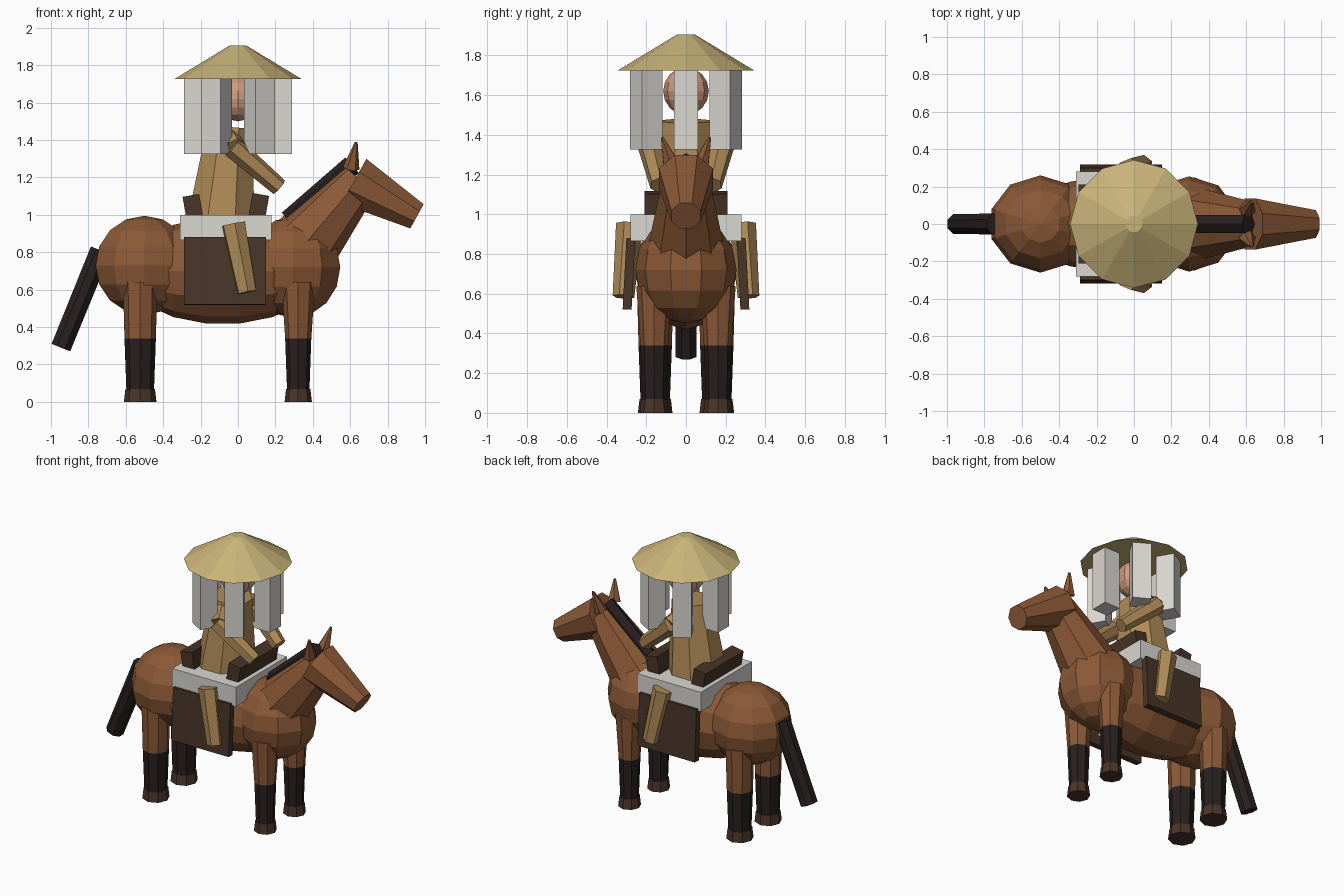
import bpy, bmesh, math
from mathutils import Vector, Matrix

cube = bpy.data.objects.get("Cube")
if cube:
    bpy.data.objects.remove(cube, do_unlink=True)


def material(name, rgb):
    m = bpy.data.materials.new(name)
    m.use_nodes = True
    m.diffuse_color = (*rgb, 1)
    m.node_tree.nodes["Principled BSDF"].inputs["Base Color"].default_value = (*rgb, 1)
    return m


COAT = material("chestnut coat", (0.26, 0.10, 0.038))
HAIR = material("dark hair", (0.022, 0.014, 0.014))
HOOF = material("hoof brown", (0.07, 0.034, 0.022))
LEATHER = material("dark leather", (0.065, 0.035, 0.021))
CLOTH = material("pale cloth", (0.70, 0.68, 0.64))
ROBE = material("tan robe", (0.43, 0.26, 0.095))
STRAW = material("straw", (0.58, 0.45, 0.19))
SKIN = material("skin", (0.62, 0.33, 0.21))


def finish(bm, name, mat):
    mesh = bpy.data.meshes.new(name)
    bm.to_mesh(mesh)
    bm.free()
    mesh.materials.append(mat)
    obj = bpy.data.objects.new(name, mesh)
    bpy.context.collection.objects.link(obj)
    return obj


def tube(name, mat, start, end, r1, r2, sides=8, roll=0.0):
    """Tapered faceted tube between two points; roll is in degrees."""
    a, b = Vector(start), Vector(end)
    axis = b - a
    place = (Matrix.Translation((a + b) / 2)
             @ axis.to_track_quat('Z', 'Y').to_matrix().to_4x4()
             @ Matrix.Rotation(math.radians(roll), 4, 'Z'))
    bm = bmesh.new()
    bmesh.ops.create_cone(bm, cap_ends=True, segments=sides, radius1=r1,
                          radius2=r2, depth=axis.length, matrix=place)
    return finish(bm, name, mat)


def ball(name, mat, centre, radii, segments=10, rings=7, lengthwise=False):
    turn = Matrix.Rotation(math.pi / 2, 4, 'Y') if lengthwise else Matrix()
    bm = bmesh.new()
    bmesh.ops.create_uvsphere(
        bm, u_segments=segments, v_segments=rings, radius=1,
        matrix=Matrix.Translation(centre) @ Matrix.Diagonal((*radii, 1)) @ turn)
    return finish(bm, name, mat)


def box(name, mat, centre, size, axis='Y', angle=0.0):
    bm = bmesh.new()
    bmesh.ops.create_cube(
        bm, size=1,
        matrix=Matrix.Translation(centre)
        @ Matrix.Rotation(math.radians(angle), 4, axis) @ Matrix.Diagonal((*size, 1)))
    return finish(bm, name, mat)


# Horse body
ball("barrel", COAT, (-0.08, 0, 0.70), (0.53, 0.26, 0.285), 12, 9, True)
ball("rump", COAT, (-0.50, 0, 0.73), (0.275, 0.26, 0.265), 10, 8)
ball("chest", COAT, (0.295, 0, 0.72), (0.265, 0.255, 0.27), 10, 8)
tube("neck", COAT, (0.32, 0, 0.80), (0.65, 0, 1.19), 0.20, 0.115)
tube("horse_head", COAT, (0.62, 0, 1.18), (0.957, 0, 0.992), 0.148, 0.08, 8, 22.5)
tube("mane", HAIR, (0.27, 0, 0.97), (0.61, 0, 1.265), 0.055, 0.055, 6)
tube("tail", HAIR, (-0.735, 0, 0.81), (-0.947, 0, 0.29), 0.06, 0.058, 8, 22.5)

# Horse legs and ears, one per side
for side, s in (("left", 1), ("right", -1)):
    for end, x, y, top, shin in (("front", 0.322, 0.16, 0.09, 0.07),
                                 ("rear", -0.523, 0.155, 0.092, 0.084)):
        tag = f"{end}_{side}"
        p = lambda z: (x, s * y, z)
        tube("upper_leg_" + tag, COAT, p(0.34), p(0.64), shin, top)
        tube("lower_leg_" + tag, HAIR, p(0.065), p(0.34), shin - 0.01, shin)
        tube("hoof_" + tag, HOOF, p(0), p(0.07), shin + 0.003, shin - 0.005)
    tube("ear_" + side, COAT, (0.605, s * 0.075, 1.25), (0.632, s * 0.12, 1.387),
         0.045, 0.008, 6)

# Saddle
box("saddle_pad", CLOTH, (-0.065, 0, 0.932), (0.49, 0.56, 0.135))
box("pommel", LEATHER, (0.11, 0, 1.04), (0.09, 0.42, 0.14), 'Y', 10)
box("cantle", LEATHER, (-0.24, 0, 1.035), (0.09, 0.42, 0.14), 'Y', -10)

# Rider body
tube("robe", ROBE, (-0.09, 0, 0.96), (-0.045, 0, 1.47), 0.195, 0.13, 8, 22.5)
ball("rider_head", SKIN, (0, 0, 1.62), (0.115, 0.115, 0.12), 10, 8)
for side, s in (("left", 1), ("right", -1)):
    box("saddle_flap_" + side, LEATHER, (-0.07, s * 0.287, 0.70),
        (0.44, 0.045, 0.36), 'X', s * 3)
    tube("upper_arm_" + side, ROBE, (-0.05, s * 0.09, 1.42), (-0.01, s * 0.19, 1.36),
         0.05, 0.055, 6)
    tube("forearm_" + side, ROBE, (-0.03, s * 0.19, 1.365), (0.22, s * 0.135, 1.148),
         0.06, 0.048, 6)
    tube("rider_leg_" + side, ROBE, (-0.025, s * 0.285, 0.95), (0.047, s * 0.315, 0.585),
         0.068, 0.055, 6)

# Straw hat with hanging veil strips
tube("hat", STRAW, (0, 0, 1.725), (0, 0, 1.905), 0.342, 0.045, 12)
for i in range(6):
    a = math.radians(60 * i)
    box(f"veil_strip_{i + 1}", CLOTH, (0.23 * math.cos(a), 0.23 * math.sin(a), 1.525),
        (0.12, 0.12, 0.40), 'Z', 60 * i)
